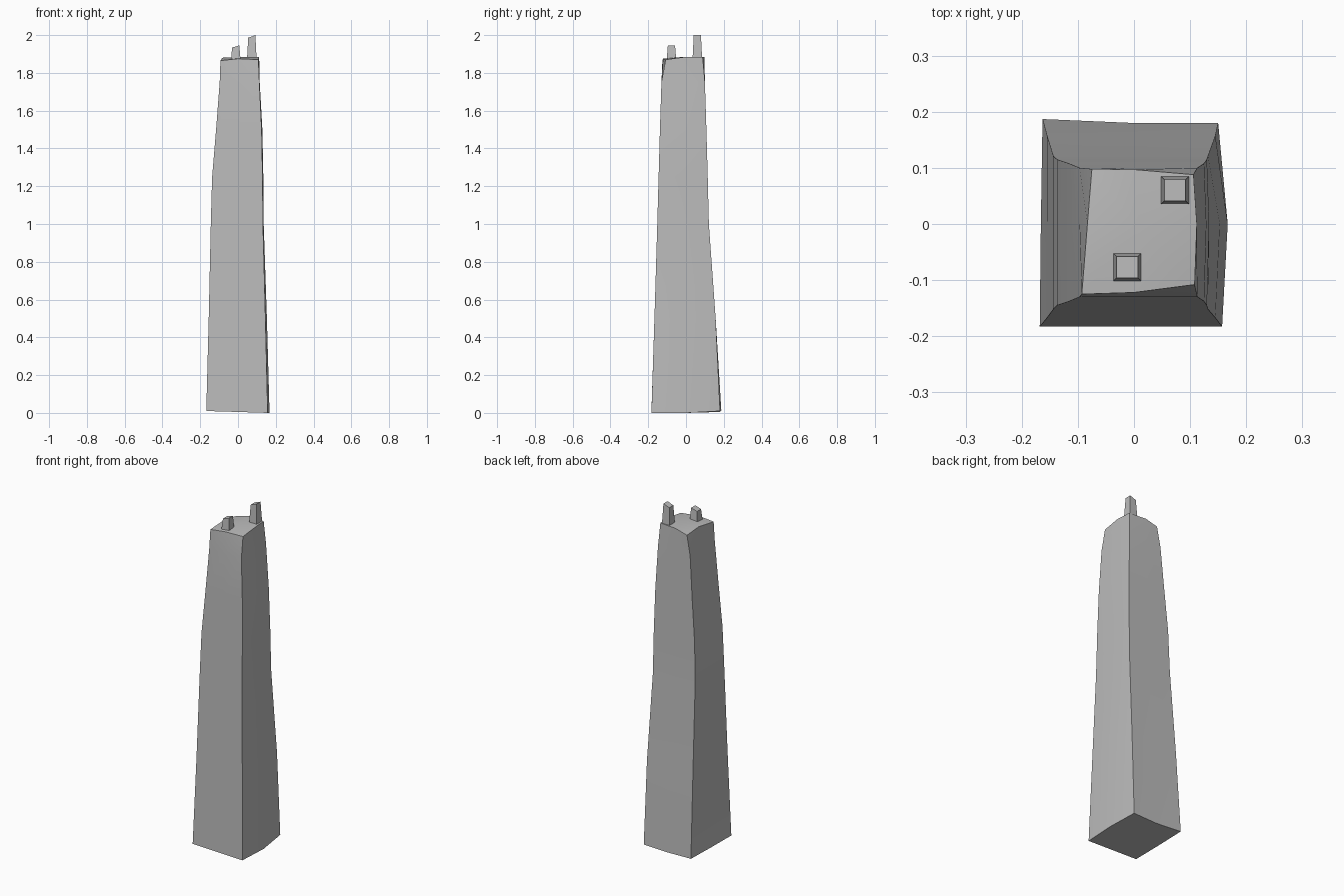
import bpy, bmesh, math

if "Cube" in bpy.data.objects:
    bpy.data.objects.remove(bpy.data.objects["Cube"])

mat = bpy.data.materials.new("stone_grey")
mat.diffuse_color = (0.5, 0.5, 0.5, 1)
mat.use_nodes = True
mat.node_tree.nodes["Principled BSDF"].inputs["Base Color"].default_value = mat.diffuse_color


def loft(name, rings, centre=None):
    """Skin a stack of closed rings, capping both ends."""
    bm = bmesh.new()
    vs = [[bm.verts.new(p) for p in r] for r in rings]
    n = len(rings[0])
    for a, b in zip(vs, vs[1:]):
        for i in range(n):
            j = (i + 1) % n
            bm.faces.new((a[i], a[j], b[j], b[i]))
    bm.faces.new(vs[0][::-1])
    if centre:
        c = bm.verts.new(centre)
        for i in range(n):
            bm.faces.new((vs[-1][i], vs[-1][(i + 1) % n], c))
    else:
        bm.faces.new(vs[-1])
    bmesh.ops.recalc_face_normals(bm, faces=bm.faces)
    me = bpy.data.meshes.new(name)
    bm.to_mesh(me)
    bm.free()
    me.materials.append(mat)
    ob = bpy.data.objects.new(name, me)
    bpy.context.collection.objects.link(ob)
    bpy.context.view_layer.objects.active = ob
    ob.select_set(True)
    bpy.ops.object.shade_smooth_by_angle(angle=math.radians(30))
    ob.select_set(False)
    return ob


def ring(z, l, r, f, b, bulge=0.0):
    """Four corners plus edge midpoints, the right side slightly bowed."""
    return [(l, f, z), (0, f, z), (r, f, z), (r + bulge, 0, z),
            (r, b, z), (0, b, z), (l, b, z), (l, 0, z)]


# Tapering, slightly uneven shaft
base = [(-.168, -.183, .01), (0, -.183, .005), (.157, -.183, 0), (.167, 0, 0),
        (.15, .18, .01), (0, .18, .005), (-.163, .187, .012), (-.166, 0, .01)]
top = [(-.093, -.125, 1.865), (0, -.122, 1.875), (.108, -.108, 1.87), (.112, 0, 1.885),
       (.106, .088, 1.885), (0, .097, 1.885), (-.075, .098, 1.865), (-.083, 0, 1.88)]
rings = [base,
         ring(.5, -.155, .145, -.167, .157, .008),
         ring(1.0, -.144, .132, -.152, .121, .004),
         ring(1.25, -.137, .13, -.145, .115, .004),
         ring(1.5, -.116, .125, -.138, .108, .004),
         ring(1.75, -.097, .113, -.13, .1, .002),
         top]
loft("tower_shaft", rings, (.01, -.01, 1.885))


# Two small tapered posts on the roof
def post(name, x, y, h, slant):
    def sq(s, z, k):
        return [(x + a * s, y + b * s, z + a * k) for a, b in
                ((-1, -1), (1, -1), (1, 1), (-1, 1))]
    loft(name, [sq(.026, 1.86, 0), sq(.019, h, slant)])


post("tall_post", .073, .06, 1.993, .007)
post("short_post", -.012, -.077, 1.94, .006)
